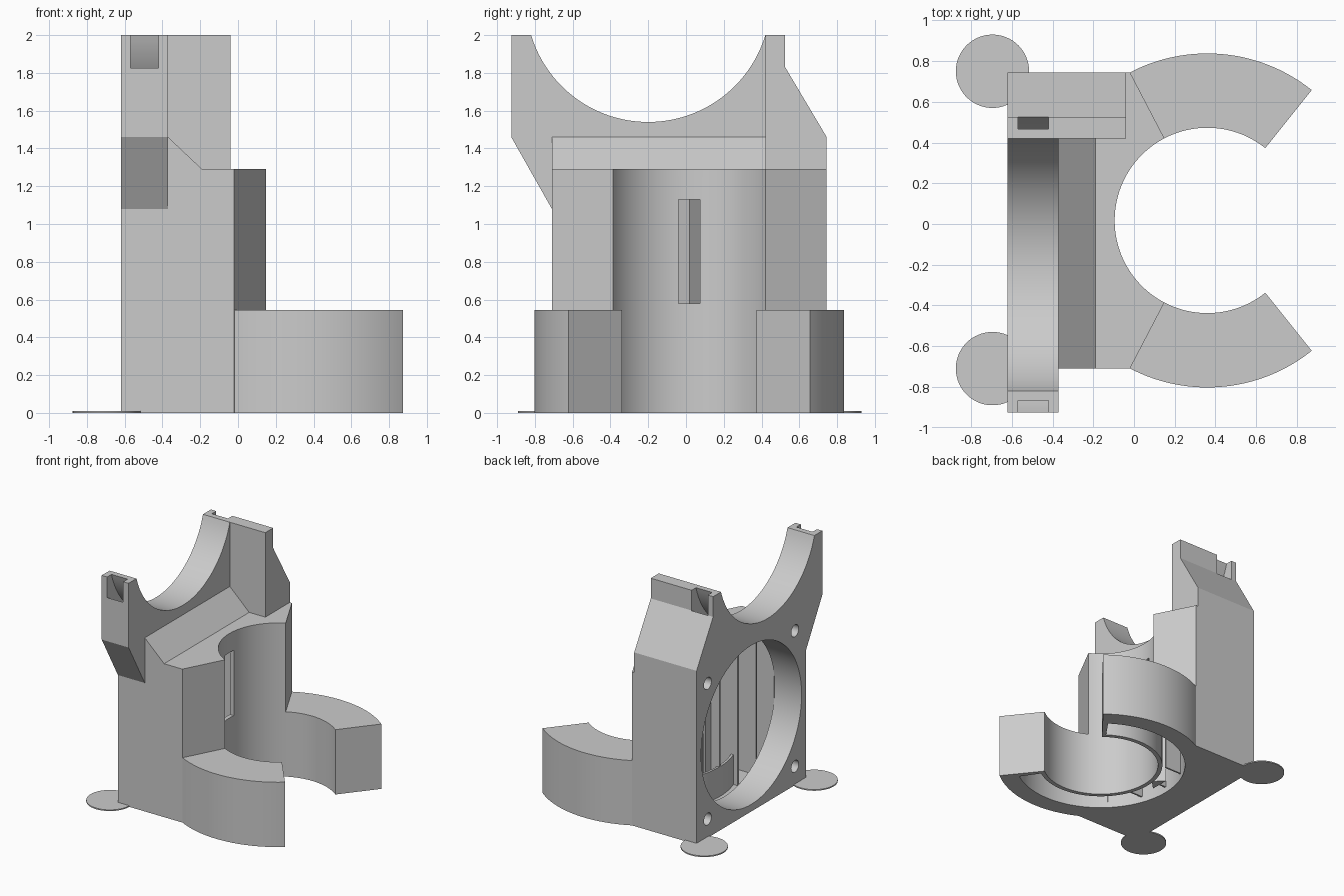
import bpy, bmesh
from math import cos, sin, radians

cube = bpy.data.objects.get("Cube")
if cube:
    bpy.data.objects.remove(cube, do_unlink=True)

# One plain grey plastic
grey = bpy.data.materials.new("grey plastic")
grey.use_nodes = True
COLOUR = (0.6, 0.6, 0.6, 1)
grey.diffuse_color = COLOUR
grey.node_tree.nodes["Principled BSDF"].inputs["Base Color"].default_value = COLOUR

CX, CY = 0.36, 0.0175        # centre of the round clamp
R_IN, R_OUT = 0.455, 0.82    # clamp radii
FAN_Z = 0.728                # height of the fan opening
MY, MZ = -0.2, 2.188         # axis of the motor cradle
BODY_TOP, ARM_TOP = 1.29, 0.545


def arc(cx, cy, r, a, b, n=40):
    """Points along an arc, angles in degrees."""
    return [(cx + r * cos(radians(a + (b - a) * i / n)),
             cy + r * sin(radians(a + (b - a) * i / n))) for i in range(n + 1)]


def band(cx, cy, r0, r1, a, b, n=64):
    """Outline of a ring segment."""
    return arc(cx, cy, r1, a, b, n) + arc(cx, cy, r0, b, a, n)


def prism(name, pts, axis, lo, hi):
    """Extrude a flat outline along an axis."""
    place = {"x": lambda u, v, w: (w, u, v),
             "y": lambda u, v, w: (u, w, v),
             "z": lambda u, v, w: (u, v, w)}[axis]
    bm = bmesh.new()
    base = bm.faces.new([bm.verts.new(place(u, v, lo)) for u, v in pts])
    ext = bmesh.ops.extrude_face_region(bm, geom=[base])
    bmesh.ops.translate(bm, vec=place(0, 0, hi - lo),
                        verts=[g for g in ext["geom"] if isinstance(g, bmesh.types.BMVert)])
    bmesh.ops.recalc_face_normals(bm, faces=bm.faces)
    mesh = bpy.data.meshes.new(name)
    bm.to_mesh(mesh)
    bm.free()
    mesh.materials.append(grey)
    obj = bpy.data.objects.new(name, mesh)
    bpy.context.collection.objects.link(obj)
    return obj


def rect(u0, u1, v0, v1):
    return [(u0, v0), (u1, v0), (u1, v1), (u0, v1)]


def disc(cx, cy, r, n=64):
    return arc(cx, cy, r, 0, 360 - 360 / n, n - 1)


def activate(obj):
    bpy.ops.object.select_all(action="DESELECT")
    obj.select_set(True)
    bpy.context.view_layer.objects.active = obj


def cut(obj, cutters):
    activate(obj)
    for c in cutters:
        mod = obj.modifiers.new("cut", "BOOLEAN")
        mod.operation, mod.solver, mod.object = "DIFFERENCE", "EXACT", c
        bpy.ops.object.modifier_apply(modifier=mod.name)


# Back plate with the motor cradle on top
plate = prism("back_plate",
              [(-0.71, 0), (0.745, 0), (0.745, 1.46), (0.525, 1.83), (0.525, 2)]
              + arc(MY, MZ, 0.648, -16.9, -163.1, 48)
              + [(-0.925, 2), (-0.925, 1.46), (-0.71, 1.08)],
              "x", -0.62, -0.37)

# Tall post beside the cradle
post = prism("side_post",
             [(0.42, BODY_TOP), (0.745, BODY_TOP), (0.745, 1.46),
              (0.525, 1.83), (0.525, 2), (0.42, 2)], "x", -0.37, -0.04)

# Duct body wrapped around the clamp bore
body = prism("duct_body",
             [(-0.37, 0.745), (-0.37, -0.71), (-0.02, -0.71)]
             + arc(CX, CY, R_IN, 242.4, 117.6) + [(-0.02, 0.745)],
             "z", 0, BODY_TOP)
ramp = prism("sloped_top",
             [(-0.37, BODY_TOP), (-0.19, BODY_TOP), (-0.37, 1.46)], "y", -0.71, 0.42)

# Clamp arms
arms = [prism(side + "_arm", band(CX, CY, R_IN, R_OUT, s * 51.3, s * 117.6, 40),
              "z", 0, ARM_TOP)
        for side, s in (("back", 1), ("front", -1))]

# Cutters: fan opening, screw holes, strap tunnel, hollow duct, slot, ring channel
fan = prism("fan_cutter", disc(CY, FAN_Z, 0.668, 96), "x", -0.7, -0.3)
screws = [prism("screw_cutter", disc(CY + 0.58 * i, FAN_Z + 0.57 * j, 0.05, 24),
                "x", -0.7, -0.3) for i in (-1, 1) for j in (-1, 1)]
tunnel = prism("strap_cutter", band(MY, MZ, 0.693, 0.81, -5, -175), "x", -0.57, -0.42)
hollow = prism("hollow_cutter",
               [(-0.4, CY + 0.66), (-0.4, CY - 0.66), (-0.05, CY - 0.66)]
               + arc(CX, CY, 0.49, 236, 124) + [(-0.05, CY + 0.66)],
               "z", 0.05, 1.25)
slope = prism("slope_cutter", [(-0.4, 1.2), (-0.16, 1.2), (-0.4, 1.44)],
              "y", CY - 0.66, CY + 0.66)
slot = prism("slot_cutter", rect(-0.04, 0.075, 0.58, 1.13), "x", -0.25, 0.1)
channel = prism("channel_cutter", band(CX, CY, 0.49, 0.67, 55, 305, 80), "z", -0.1, 0.5)

cut(plate, [fan] + screws + [tunnel])
cut(body, [hollow, slope, slot, channel])
cut(ramp, [slope])
for arm in arms:
    cut(arm, [channel])
for c in [fan, tunnel, hollow, slope, slot, channel] + screws:
    bpy.data.objects.remove(c, do_unlink=True)

# Low wall between the fan duct and the ring channel
ring_wall = prism("ring_wall", band(CX, CY, 0.67, 0.69, 118, 242), "z", 0.02, 0.3)

# Thin upright vanes inside the duct; the middle one ends at the wedge
vanes = []
for k in range(-2, 3):
    front = -0.11 if k else -0.2
    y = CY + 0.24 * k
    vanes.append(prism("duct_vane",
                       [(-0.33, 0.05), (front, 0.05), (front, 1.26),
                        (-0.2 - 0.01, 1.26), (-0.33, 1.38)],
                       "y", y - 0.007, y + 0.007))

# Wedge that splits the air behind the slot
wedge = prism("air_splitter", [(-0.17, CY), (-0.25, CY + 0.08), (-0.25, CY - 0.08)],
              "z", 0.05, 1.25)

# Thin foot pads
pads = [prism(side + "_pad", disc(-0.695, y, 0.18), "z", 0, 0.01)
        for side, y in (("back", 0.75), ("front", -0.71))]

for obj in [plate, post, body, ramp, ring_wall, wedge] + vanes + arms + pads:
    activate(obj)
    bpy.ops.object.shade_smooth_by_angle(angle=radians(25))
